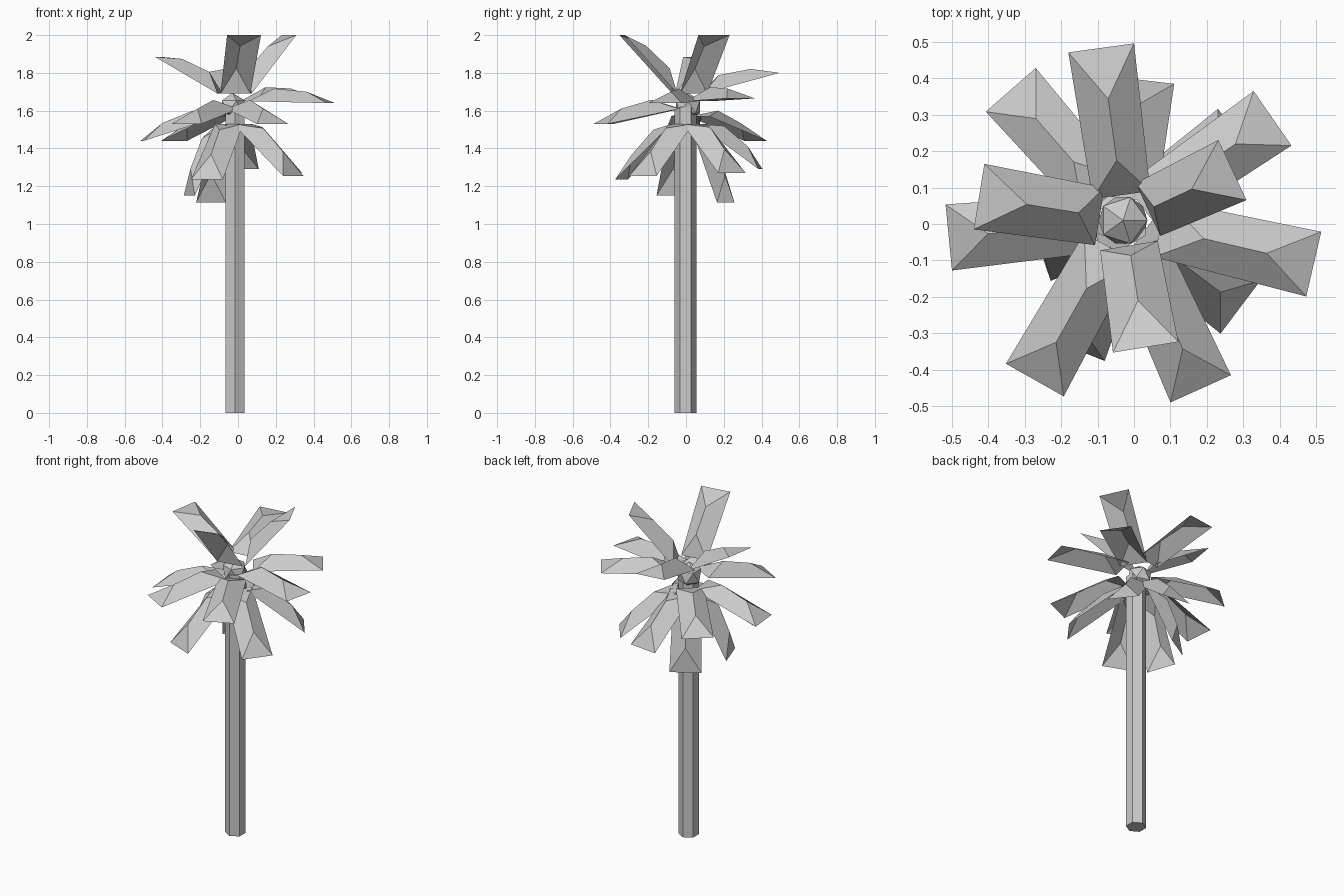
import bpy
from math import radians
from mathutils import Vector, Matrix

if "Cube" in bpy.data.objects:
    bpy.data.objects.remove(bpy.data.objects["Cube"])

CENTRE = Vector((-0.025, 0.01, 0))


def frond(name, tip, base_z, base_r):
    """Open hipped leaf: tip edge, base edge and a two-point ridge."""
    tip = Vector(tip)
    out = tip - CENTRE
    out.z = 0
    out.normalize()
    base = CENTRE + out * base_r
    base.z = base_z
    axis = tip - base
    side = Vector((-out.y, out.x, 0))
    up = axis.normalized().cross(side)
    verts = [base - side * 0.08, base + side * 0.08,
             tip + side * 0.091, tip - side * 0.091,
             base + axis * 0.28 + up * 0.07,
             base + axis * 0.69 + up * 0.057]
    faces = [(1, 0, 4), (0, 3, 5, 4), (3, 2, 5), (2, 1, 4, 5)]
    mesh = bpy.data.meshes.new(name)
    mesh.from_pydata(verts, [], faces)
    bpy.context.collection.objects.link(bpy.data.objects.new(name, mesh))


# Hexagonal trunk
bpy.ops.mesh.primitive_cylinder_add(vertices=6, radius=0.058, depth=1.62,
                                    location=(-0.017, -0.002, 0.81))
bpy.context.object.name = "trunk"

# Faceted bud in the middle of the crown
bpy.ops.mesh.primitive_ico_sphere_add(subdivisions=1, radius=0.075,
                                      location=(-0.03, 0.01, 1.62))
bpy.context.object.name = "crown_bud"

# Frond tiers: base height, base radius, tip centres
tiers = {
    "upright_frond": (1.69, 0.07, [(-0.09, 0.483, 1.80), (0.27, 0.148, 2.0),
                                   (0.032, -0.338, 2.0), (-0.425, 0.075, 1.885)]),
    "level_frond": (1.65, 0.10, [(0.493, -0.11, 1.64), (0.38, 0.29, 1.665)]),
    "spreading_frond": (1.61, 0.085, [(-0.272, -0.428, 1.53), (0.183, -0.452, 1.53)]),
    "drooping_frond": (1.57, 0.08, [(-0.338, 0.368, 1.44), (-0.508, -0.037, 1.44)]),
    "hanging_frond": (1.53, 0.06, [(0.02, 0.395, 1.29), (0.292, -0.228, 1.255),
                                   (-0.165, -0.342, 1.235), (-0.258, -0.07, 1.15),
                                   (0.285, 0.243, 1.27), (-0.143, 0.21, 1.115)]),
}
for name, (z, r, tips) in tiers.items():
    for i, tip in enumerate(tips):
        frond(f"{name}_{i + 1}", tip, z, r)
